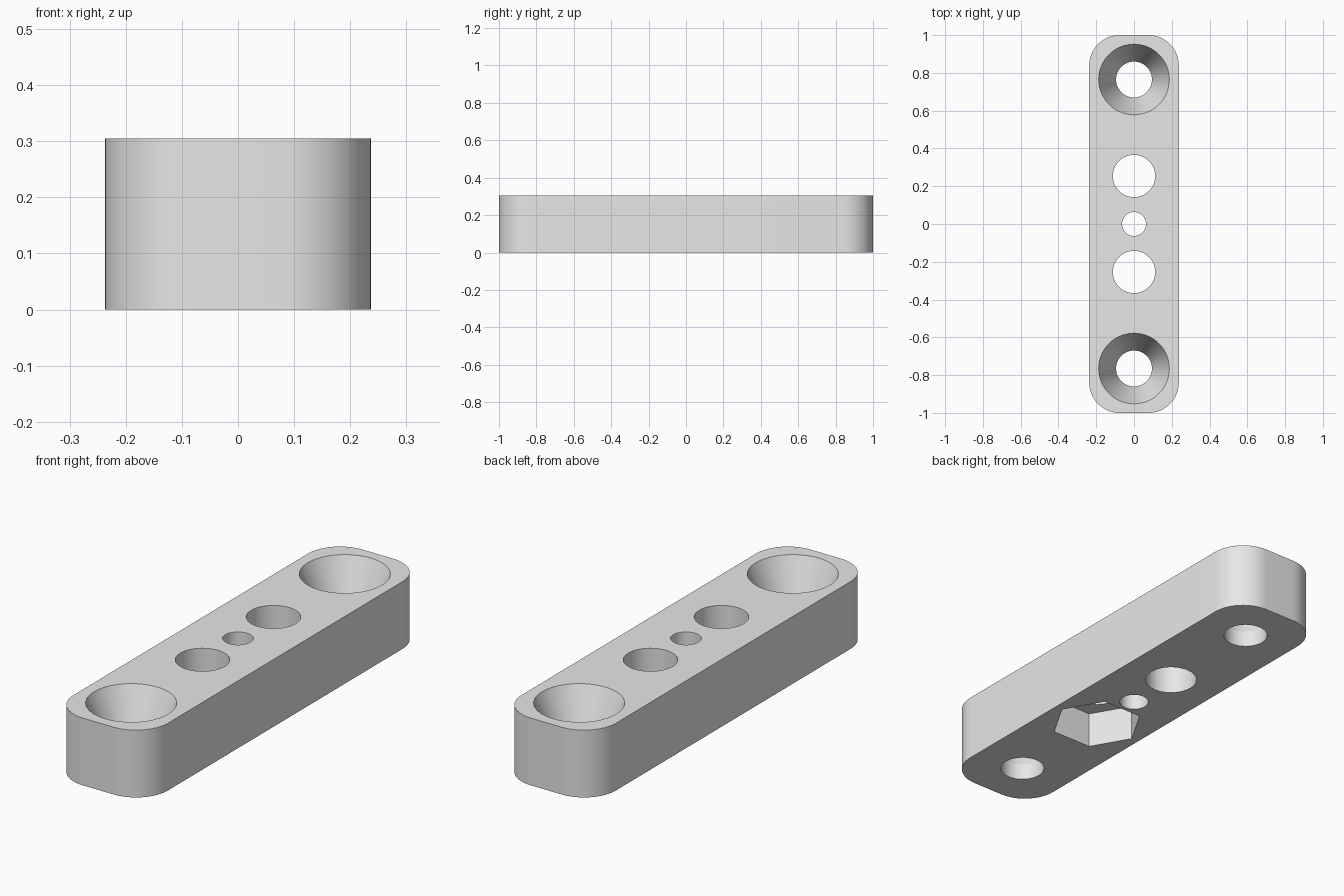
import bpy
import bmesh
from math import cos, sin, pi, radians

if "Cube" in bpy.data.objects:
    bpy.data.objects.remove(bpy.data.objects["Cube"], do_unlink=True)

HALF_W, HALF_L, HEIGHT, CORNER = 0.237, 1.0, 0.305, 0.16
SCREW_Y, BOLT_Y = 0.765, 0.254
SEGMENTS = 64


def ring(radius, z, y=0, sides=SEGMENTS):
    return [(radius * cos(2 * pi * i / sides), y + radius * sin(2 * pi * i / sides), z)
            for i in range(sides)]


def loft(name, rings):
    """Closed solid skinned through matching rings, bottom to top."""
    bm = bmesh.new()
    loops = [[bm.verts.new(p) for p in r] for r in rings]
    n = len(loops[0])
    for low, high in zip(loops, loops[1:]):
        for i in range(n):
            j = (i + 1) % n
            bm.faces.new((low[i], low[j], high[j], high[i]))
    bm.faces.new(loops[0][::-1])
    bm.faces.new(loops[-1])
    mesh = bpy.data.meshes.new(name)
    bm.to_mesh(mesh)
    bm.free()
    obj = bpy.data.objects.new(name, mesh)
    bpy.context.collection.objects.link(obj)
    return obj


def rounded_outline(z, steps=16):
    points = []
    for k, (sx, sy) in enumerate([(1, 1), (-1, 1), (-1, -1), (1, -1)]):
        for i in range(steps + 1):
            a = (k + i / steps) * pi / 2
            points.append((sx * (HALF_W - CORNER) + CORNER * cos(a),
                           sy * (HALF_L - CORNER) + CORNER * sin(a), z))
    return points


# Bar with rounded corners
bar = loft("mounting_bar", [rounded_outline(0), rounded_outline(HEIGHT)])

# Cutters: countersunk screw holes, bolt holes, centre hole, nut pocket
cutters = []
for side in (-1, 1):
    y = side * SCREW_Y
    cutters.append(loft("countersink_cutter", [
        ring(0.095, -0.1, y), ring(0.095, 0.075, y), ring(0.227, HEIGHT + 0.1, y)]))
    y = side * BOLT_Y
    cutters.append(loft("bolt_hole_cutter", [ring(0.112, -0.1, y), ring(0.112, 0.4, y)]))
cutters.append(loft("centre_hole_cutter", [ring(0.063, -0.1), ring(0.063, 0.4)]))
cutters.append(loft("nut_pocket_cutter", [
    ring(0.2, -0.1, -BOLT_Y, 6), ring(0.2, 0.165, -BOLT_Y, 6)]))

bpy.ops.object.select_all(action="DESELECT")
bar.select_set(True)
bpy.context.view_layer.objects.active = bar
for cutter in cutters:
    mod = bar.modifiers.new("cut", "BOOLEAN")
    mod.operation = "DIFFERENCE"
    mod.solver = "EXACT"
    mod.object = cutter
    bpy.ops.object.modifier_apply(modifier=mod.name)
    bpy.data.objects.remove(cutter, do_unlink=True)

# Plain grey material
grey = bpy.data.materials.new("light_grey")
grey.use_nodes = True
colour = (0.8, 0.8, 0.8, 1)
grey.diffuse_color = colour
grey.node_tree.nodes["Principled BSDF"].inputs["Base Color"].default_value = colour
bar.data.materials.clear()
bar.data.materials.append(grey)

bpy.ops.object.shade_smooth_by_angle(angle=radians(15))
